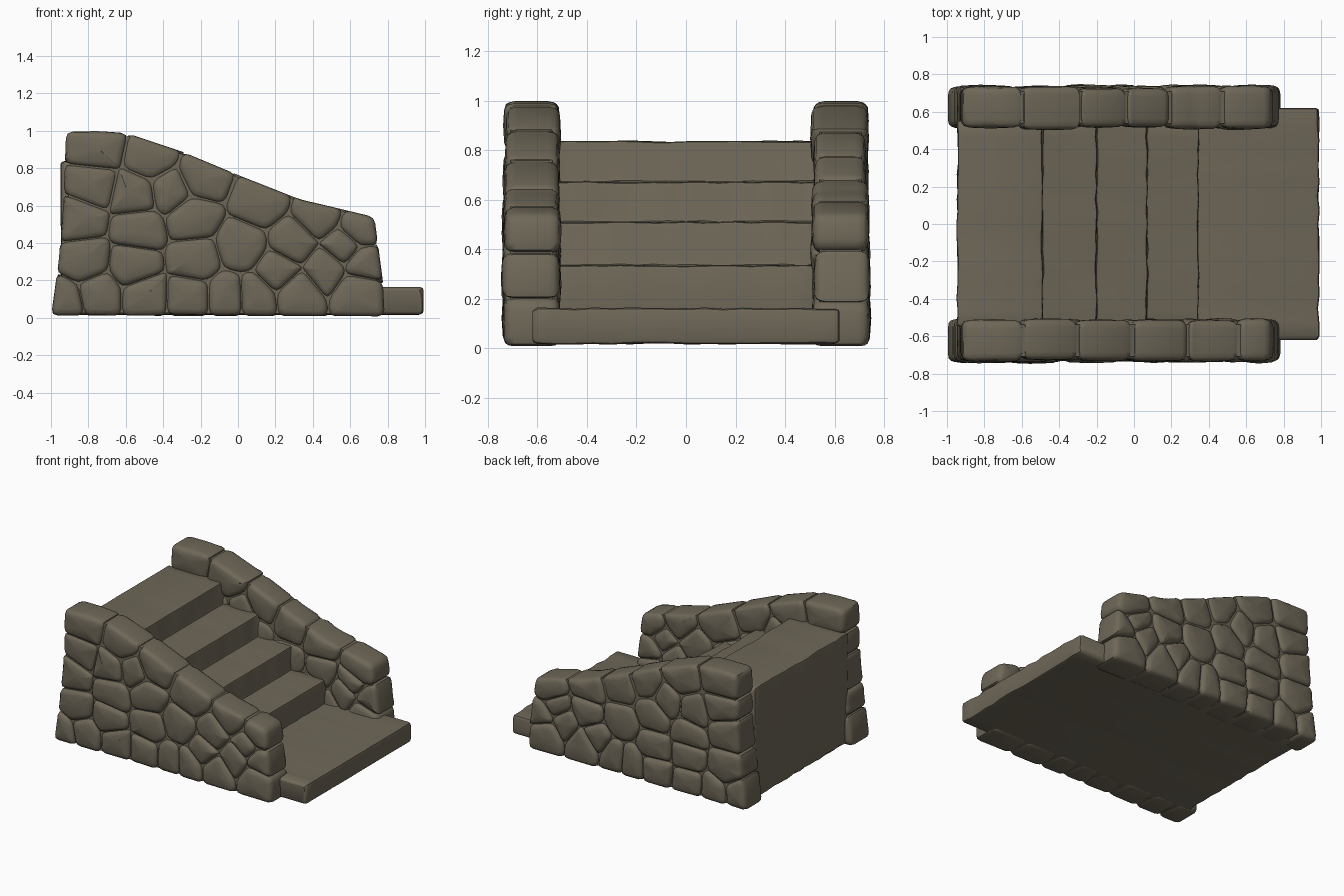
import bpy, bmesh, math, random
from mathutils import Vector

if "Cube" in bpy.data.objects:
    bpy.data.objects.remove(bpy.data.objects["Cube"])

random.seed(7)
stone = bpy.data.materials.new("grey brown stone")
stone.diffuse_color = (0.158, 0.137, 0.098, 1)
stone.use_nodes = True
stone.node_tree.nodes["Principled BSDF"].inputs["Base Color"].default_value = stone.diffuse_color


def finish(bm, name, angle):
    bmesh.ops.recalc_face_normals(bm, faces=bm.faces)
    me = bpy.data.meshes.new(name)
    bm.to_mesh(me)
    bm.free()
    me.materials.append(stone)
    for p in me.polygons:
        p.use_smooth = True
    me.set_sharp_from_angle(angle=math.radians(angle))
    ob = bpy.data.objects.new(name, me)
    bpy.context.collection.objects.link(ob)
    return ob


def loft(bm, rings, start=None, end=None):
    """Skin closed rings; cap with an n-gon or a fan to a centre point."""
    vs = [[bm.verts.new(c) for c in r] for r in rings]
    n = len(vs[0])
    for a, b in zip(vs, vs[1:]):
        for i in range(n):
            j = (i + 1) % n
            bm.faces.new((a[i], a[j], b[j], b[i]))
    for ring, tip in ((vs[0], start), (vs[-1], end)):
        if tip is None:
            bm.faces.new(ring)
        else:
            c = bm.verts.new(tip)
            for i in range(n):
                bm.faces.new((ring[i], ring[(i + 1) % n], c))


def round_corners(poly, r, limit=0.4):
    out = []
    for i, p in enumerate(poly):
        a, b = poly[i - 1] - p, poly[(i + 1) % len(poly)] - p
        pa = p + a.normalized() * min(r, limit * a.length)
        pb = p + b.normalized() * min(r, limit * b.length)
        out += [pa, (pa + p * 2 + pb) / 4, pb]
    return out


def clip(poly, mid, nrm):
    """Keep the part of the polygon behind the line through mid."""
    out = []
    for i, q in enumerate(poly):
        p = poly[i - 1]
        dp, dq = (p - mid).dot(nrm), (q - mid).dot(nrm)
        if dp * dq < 0:
            out.append(p + (q - p) * (dp / (dp - dq)))
        if dq <= 0:
            out.append(q)
    clean = []
    for p in out:
        if not clean or (p - clean[-1]).length > 0.012:
            clean.append(p)
    if len(clean) > 2 and (clean[0] - clean[-1]).length < 0.012:
        clean.pop()
    return clean


def add_stone(bm, cell, y0, y1):
    """A pillow-edged block running through the wall thickness."""
    poly = round_corners(cell, 0.035)
    c = sum(poly, Vector((0, 0))) / len(poly)
    m, h = (y0 + y1) / 2, (y1 - y0) / 2
    prof = [(0.042, h), (0.018, h - 0.007), (0.006, h - 0.02), (0.001, h - 0.042)]
    steps = [(d, m - y) for d, y in prof] + [(d, m + y) for d, y in reversed(prof)]
    rings = []
    for d, y in steps:
        ring = []
        for p in poly:
            v = p - c
            q = c + v * (1 - min(d / max(v.length, 1e-4), 0.5))
            ring.append((q.x, y + random.uniform(-0.002, 0.002), q.y))
        rings.append(ring)
    loft(bm, rings, (c.x, m - h - 0.006, c.y), (c.x, m + h + 0.006, c.y))


# Side wall outline and stone centres in the x-z plane
outline = [Vector(p) for p in ((-1, .012), (.785, .008), (.775, .2), (.73, .54),
           (.33, .635), (0, .765), (-.3, .89), (-.6, .99), (-.75, 1.0), (-.92, .995),
           (-.935, .6), (-.96, .3))]
low = [(-.78, .71), (-.55, .66), (-.36, .68), (-.84, .53), (-.52, .48), (-.24, .54),
       (-.82, .3), (-.55, .28), (-.23, .3), (.02, .38), (.29, .41), (.56, .38),
       (.22, .25), (-.93, .08), (-.74, .12), (-.5, .12), (-.26, .12), (-.05, .12),
       (.09, .12), (.32, .13), (.64, .15), (.47, .26), (.67, .29)]
caps_front = [(-.76, .91), (-.46, .85), (-.2, .75), (.12, .62), (.43, .54), (.65, .47)]
caps_back = [(-.77, .91), (-.46, .85), (-.18, .74), (.05, .65), (.3, .58), (.61, .48)]


def build_wall(name, caps, side, jitter):
    sites = [Vector(p) for p in caps]
    sites += [Vector(p) + Vector((random.uniform(-1, 1), random.uniform(-1, 1))) * jitter
              for p in low]
    bm = bmesh.new()
    for s in sites:
        cell = list(outline)
        for o in sites:
            if o is not s and len(cell) > 2:
                cell = clip(cell, (s + o) / 2, (o - s).normalized())
        if len(cell) < 3:
            continue
        inner = 0.515 + random.uniform(-0.008, 0.006)
        outer = 0.738 - 0.012 * s.y + random.uniform(-0.007, 0.007)
        add_stone(bm, cell, *sorted((side * inner, side * outer)))
    # mortar core behind the joints
    c = Vector((-0.15, 0.42))
    core = [c + (p - c) * 0.965 for p in outline]
    loft(bm, [[(p.x, side * y, p.y) for p in core] for y in (0.538, 0.708)])
    finish(bm, name, 50)


build_wall("front_stone_wall", caps_front, -1, 0.008)
build_wall("back_stone_wall", caps_back, 1, 0.03)


# Slabs: an x-z profile swept along y with slightly worn edges
def build_slab(name, profile, half, cuts, edge):
    prof = round_corners([Vector(p) for p in profile], edge)
    ys = [-half, -half + 0.006, -half + 0.02]
    ys += [-half + 0.02 + (2 * half - 0.04) * i / cuts for i in range(1, cuts)]
    ys += [half - 0.02, half - 0.006, half]
    c = Vector((0.0, 0.09))
    rings = []
    for k, y in enumerate(ys):
        shrink = (0.014, 0.005, 0)[min(k, len(ys) - 1 - k, 2)]
        ring = []
        wear = [random.uniform(-0.005, 0.005) for _ in profile]
        for i, p in enumerate(prof):
            q = p + Vector((wear[i // 3], wear[i // 3] * 0.6))
            v = q - c
            q -= Vector((math.copysign(shrink, v.x), math.copysign(shrink, v.y)))
            ring.append((q.x, y, q.y))
        rings.append(ring)
    loft(bm, rings)
    finish(bm, name, 35)


bm = bmesh.new()
build_slab("bottom_landing", [(-.935, .018), (.988, .018), (.988, .162), (-.935, .162)],
           0.62, 16, 0.02)

# Upper flight of four steps
noses = [(.345, .335), (.07, .51), (-.2, .672), (-.49, .836)]
flight = [(-.945, .03), (noses[0][0], .03)]
for i, (x, z) in enumerate(noses):
    nx = noses[i + 1][0] if i < 3 else -.945
    flight += [(x, z), (nx, z)]
bm = bmesh.new()
build_slab("stair_flight", flight, 0.55, 16, 0.014)
